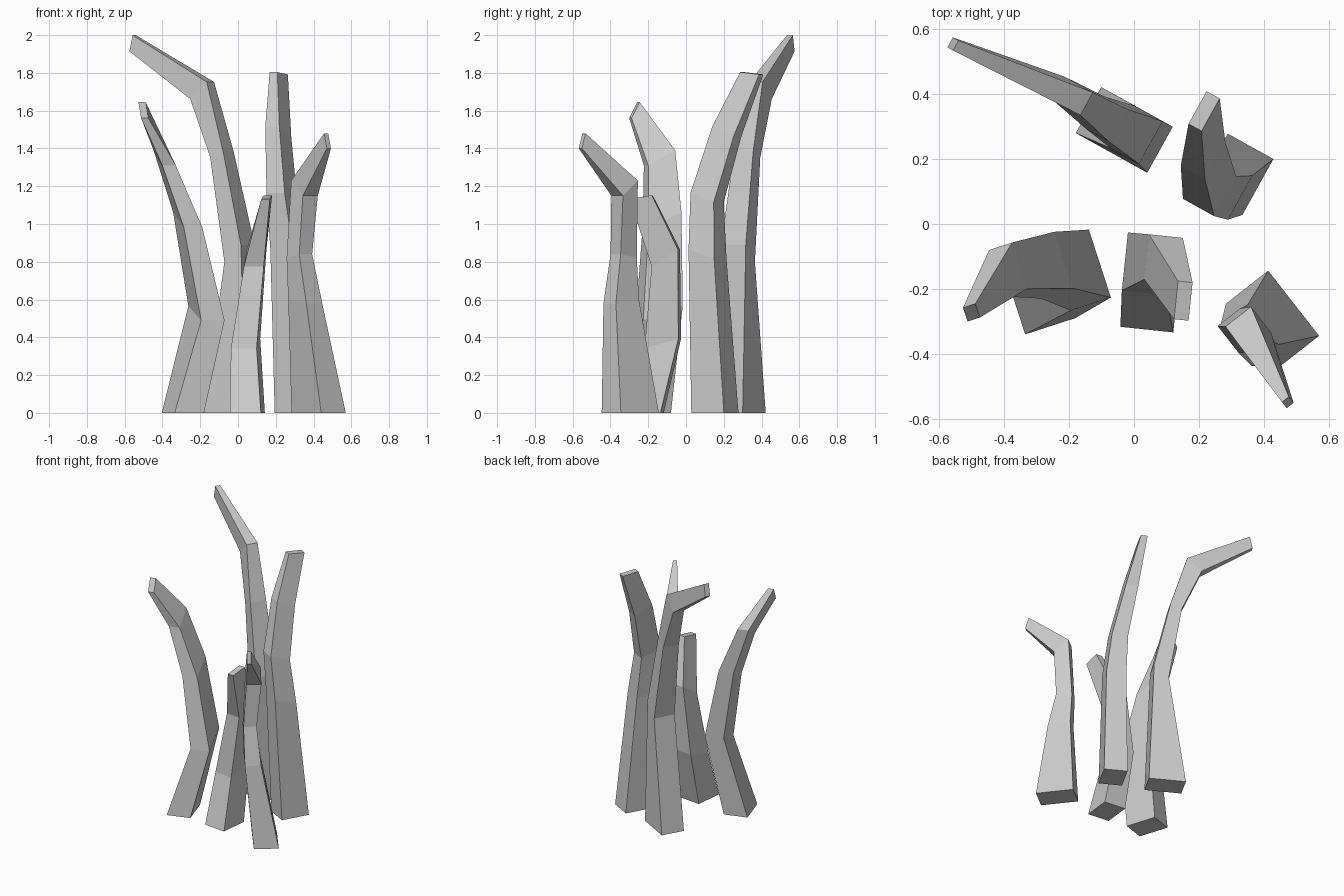
import bpy, bmesh
from math import radians
from mathutils import Vector, Matrix


def stalk(name, yaw, rings):
    """Loft four-sided rings: centre x, y, z, width, depth and rise of the depth axis."""
    turn = Matrix.Rotation(radians(yaw), 3, 'Z')
    bm = bmesh.new()
    loops = []
    for x, y, z, width, depth, rise in rings:
        u = turn @ Vector((width / 2, 0, 0))
        v = turn @ Vector((0, depth / 2, rise / 2))
        c = Vector((x, y, z))
        loops.append([bm.verts.new(c + a * u + b * v)
                      for a, b in ((-1, -1), (1, -1), (1, 1), (-1, 1))])
    for low, high in zip(loops, loops[1:]):
        for i in range(4):
            j = (i + 1) % 4
            bm.faces.new((low[i], low[j], high[j], high[i]))
    bm.faces.new(loops[0][::-1])
    bm.faces.new(loops[-1])
    bmesh.ops.recalc_face_normals(bm, faces=bm.faces[:])
    mesh = bpy.data.meshes.new(name)
    bm.to_mesh(mesh)
    bm.free()
    bpy.context.collection.objects.link(bpy.data.objects.new(name, mesh))


# Left front stalk, curling forward at the tip
stalk("left_stalk", 18, [
    (-.292, -.21, 0, .163, .221, 0),
    (-.167, -.142, .528, .13, .22, .075),
    (-.266, -.127, 1.022, .103, .183, .08),
    (-.388, -.14, 1.35, .075, .15, .08),
    (-.501, -.273, 1.603, .04, .045, .085)])

# Tallest stalk at the back, bending sharply left
stalk("tall_back_stalk", 61, [
    (-.03, .29, 0, .162, .252, 0),
    (.008, .275, .845, .15, .1, -.09),
    (-.085, .324, 1.368, .115, .078, -.03),
    (-.19, .395, 1.707, .08, .1, -.09),
    (-.558, .555, 1.957, .035, .02, -.085)])

# Short centre stalk
stalk("centre_stalk", -6, [
    (.05, -.226, 0, .164, .2, 0),
    (.04, -.123, .367, .137, .18, .05),
    (.091, -.107, .82, .105, .14, .09),
    (.152, -.237, 1.142, .045, .118, .02)])

# Right back stalk, leaning backwards
stalk("right_back_stalk", -29, [
    (.312, .153, 0, .16, .197, 0),
    (.268, .114, .84, .135, .155, -.05),
    (.233, .112, 1.14, .11, .14, -.05),
    (.213, .216, 1.49, .085, .13, -.05),
    (.216, .348, 1.798, .046, .115, -.012)])

# Right front stalk, hooking forward
stalk("right_front_stalk", 38, [
    (.427, -.295, 0, .165, .255, 0),
    (.356, -.343, .59, .107, .155, .02),
    (.325, -.33, .83, .087, .108, -.02),
    (.352, -.325, 1.19, .1, .1, .08),
    (.474, -.55, 1.44, .027, .024, .08)])
